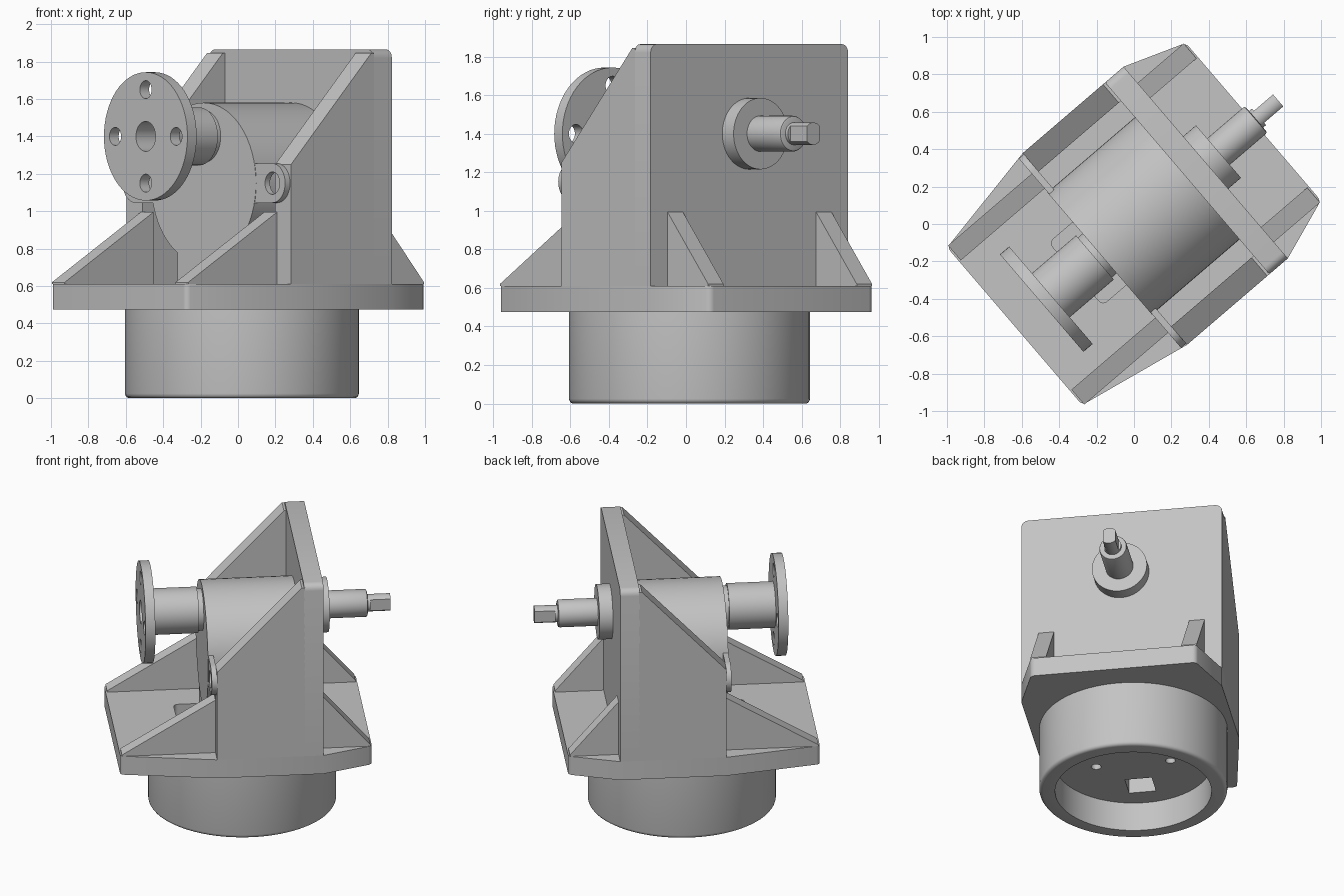
import bpy, bmesh, math
from mathutils import Matrix, Vector

default = bpy.data.objects.get("Cube")
if default:
    bpy.data.objects.remove(default, do_unlink=True)

TURN = Matrix.Rotation(math.radians(40.6), 4, 'Z')  # whole unit is turned about z
SHAFT_Z, BODY_Z = 1.40, 1.15
parts = []

grey = bpy.data.materials.new("cast_grey")
grey.use_nodes = True
COLOUR = (0.55, 0.55, 0.55, 1)
grey.diffuse_color = COLOUR
grey.node_tree.nodes["Principled BSDF"].inputs["Base Color"].default_value = COLOUR


def prism(name, outline, axis, lo, hi, keep=True):
    """Extrude a 2D outline along the x, y or z axis."""
    place = {'x': lambda p, d: (d, p[0], p[1]),
             'y': lambda p, d: (p[0], d, p[1]),
             'z': lambda p, d: (p[0], p[1], d)}[axis]
    bm = bmesh.new()
    face = bm.faces.new([bm.verts.new(place(p, lo)) for p in outline])
    moved = bmesh.ops.extrude_face_region(bm, geom=[face])["geom"]
    shift = Vector(place((0, 0), hi - lo))
    bmesh.ops.translate(bm, vec=shift, verts=[g for g in moved if isinstance(g, bmesh.types.BMVert)])
    bmesh.ops.recalc_face_normals(bm, faces=bm.faces)
    mesh = bpy.data.meshes.new(name)
    bm.to_mesh(mesh)
    bm.free()
    obj = bpy.data.objects.new(name, mesh)
    bpy.context.collection.objects.link(obj)
    if keep:
        mesh.materials.append(grey)
        parts.append(obj)
    return obj


def arc(a, b, r, start=0, end=360, n=64):
    full = end - start == 360
    steps = n if full else n + 1
    angles = [math.radians(start + (end - start) * i / n) for i in range(steps)]
    return [(a + r * math.cos(t), b + r * math.sin(t)) for t in angles]


def rect(a0, a1, b0, b1):
    return [(a0, b0), (a1, b0), (a1, b1), (a0, b1)]


def rod(name, r, lo, hi, y=0, z=SHAFT_Z, keep=True):
    return prism(name, arc(y, z, r), 'x', lo, hi, keep)


def apply(obj, mod):
    bpy.context.view_layer.objects.active = obj
    bpy.ops.object.modifier_apply(modifier=mod.name)


def cut(obj, *cutters):
    for c in cutters:
        mod = obj.modifiers.new("cut", 'BOOLEAN')
        mod.operation, mod.solver, mod.object = 'DIFFERENCE', 'EXACT', c
        apply(obj, mod)
        bpy.data.objects.remove(c, do_unlink=True)


def bevel_edges(obj, width, test, segments=4):
    bm = bmesh.new()
    bm.from_mesh(obj.data)
    edges = [e for e in bm.edges if test(*[v.co for v in e.verts])]
    bmesh.ops.bevel(bm, geom=edges, offset=width, segments=segments, profile=0.5, affect='EDGES')
    bm.to_mesh(obj.data)
    bm.free()


# Hollow round pedestal with a rounded lower rim and fixing holes in its floor
pedestal = prism("pedestal", arc(0.028, 0, 0.625, n=96), 'z', 0, 0.475)
bevel_edges(pedestal, 0.025, lambda a, b: a.z < 0.01 and b.z < 0.01)
cut(pedestal,
    prism("recess", arc(0.028, 0, 0.52, n=96), 'z', -0.1, 0.21, False),
    prism("hole_a", arc(0.03, 0.25, 0.033, n=24), 'z', 0.1, 0.3, False),
    prism("hole_b", arc(0.03, -0.25, 0.033, n=24), 'z', 0.1, 0.3, False),
    prism("window", rect(-0.35, -0.17, -0.09, 0.09), 'z', 0.1, 0.6, False))

# Eight-sided base plate with softened corners and a slot under the housing
half = [(0.84, 0.555), (0.505, 0.675), (-0.205, 0.675), (-0.84, 0.555)]
base = prism("base_plate", half + [(x, -y) for x, y in reversed(half)], 'z', 0.475, 0.61)
bevel_edges(base, 0.025, lambda a, b: abs(a.z - b.z) > 0.1 and abs(a.x) > 0.8)
slot = prism("slot", rect(-0.41, 0.2, -0.22, 0.22), 'z', 0.53, 0.7, False)
bevel_edges(slot, 0.03, lambda a, b: abs(a.z - b.z) > 0.1)
cut(base, slot, prism("window", rect(-0.35, -0.17, -0.09, 0.09), 'z', 0.4, 0.6, False))

# Upright back plate with rounded top corners
back = prism("back_plate", rect(-0.675, 0.675, 0.61, 1.865), 'x', 0.375, 0.505)
bevel_edges(back, 0.045, lambda a, b: abs(a.x - b.x) > 0.1 and a.z > 1.8)

for s, side in ((1, "left"), (-1, "right")):
    # Side wall with sloping top
    prism(side + "_wall", [(-0.205, 0.61), (0.38, 0.61), (0.38, 1.845), (0.36, 1.845), (-0.205, 1.25)],
          'y', s * 0.545, s * 0.675)
    # Front and rear gussets
    prism(side + "_front_gusset", [(-0.83, 0.61), (-0.205, 0.61), (-0.205, 0.995), (-0.83, 0.62)],
          'y', s * 0.455, s * 0.56)
    prism(side + "_rear_gusset", [(0.83, 0.61), (0.83, 0.62), (0.505, 0.995), (0.505, 0.61)],
          'y', s * 0.455, s * 0.56)
    # Drilled fixing lug bridging the housing and the wall
    outline = [(0.36, 1.045)] + arc(0.562, BODY_Z, 0.105, -90, 90, 24) + [(0.36, 1.255)]
    lug = prism(side + "_lug", [(s * y, z) for y, z in outline], 'x', -0.24, -0.205)
    cut(lug, rod("lug_hole", 0.06, -0.3, -0.1, s * 0.562, BODY_Z, False))

# Round gear housing and its foot
rod("housing", 0.43, -0.242, 0.38, z=BODY_Z)
prism("housing_foot", rect(-0.216, 0.216, 0.53, 1.0), 'x', -0.24, 0.19)

# Offset pipe neck and drilled flange
rod("neck_groove", 0.14, -0.29, -0.2)
neck = rod("pipe_neck", 0.155, -0.59, -0.275)
flange = rod("flange", 0.343, -0.65, -0.585)
for obj in (neck, flange):
    cut(obj, rod("bore", 0.08, -0.7, -0.35, keep=False))
for i in range(4):
    t = i * math.pi / 2
    cut(flange, rod("bolt_hole", 0.048, -0.7, -0.5, 0.25 * math.cos(t),
                    SHAFT_Z + 0.25 * math.sin(t), False))

# Rear boss, stepped drive shaft and flattened tip
rod("shaft_boss", 0.185, 0.5, 0.595)
shaft = rod("drive_shaft", 0.093, 0.59, 0.86)
bevel_edges(shaft, 0.012, lambda a, b: a.x > 0.85 and b.x > 0.85, 2)
tip = rod("shaft_tip", 0.058, 0.855, 1.015)
cut(tip, *[prism("flat", rect(0.88, 1.1, s * 0.042, s * 0.1), 'z', 1.2, 1.6, False) for s in (1, -1)])

# Turn every part into place and smooth the round surfaces
for obj in parts:
    obj.data.transform(TURN)
bpy.ops.object.select_all(action='DESELECT')
for obj in parts:
    obj.select_set(True)
bpy.context.view_layer.objects.active = parts[0]
bpy.ops.object.shade_smooth_by_angle(angle=math.radians(30))
